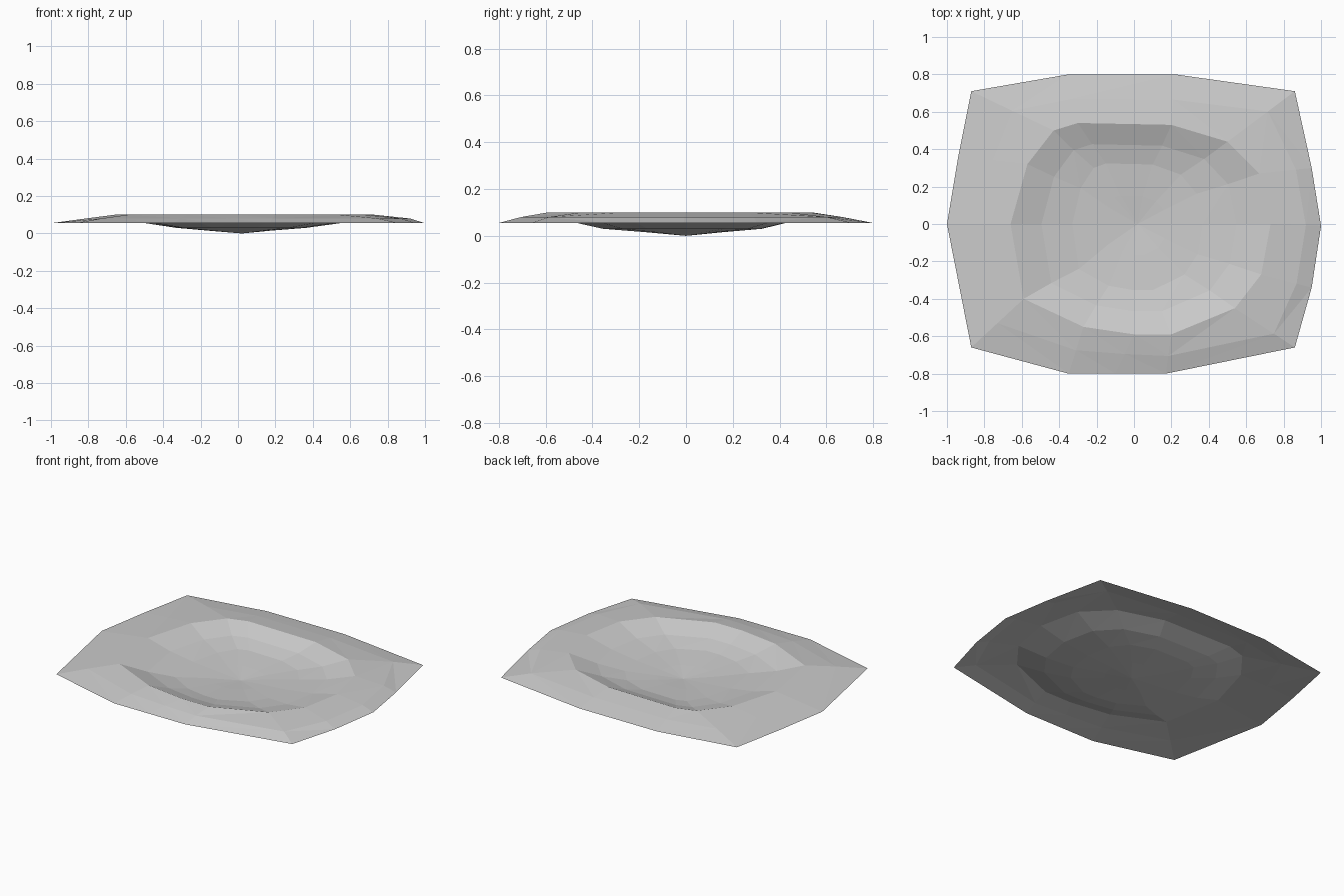
import bpy
import bmesh
from mathutils import Vector

default_cube = bpy.data.objects.get("Cube")
if default_cube:
    bpy.data.objects.remove(default_cube, do_unlink=True)

# Flat grey stone colour
stone = bpy.data.materials.new("pale grey stone")
stone.use_nodes = True
grey = (0.6, 0.6, 0.6, 1.0)
stone.diffuse_color = grey
stone.node_tree.nodes["Principled BSDF"].inputs["Base Color"].default_value = grey

# Outlines, counter-clockwise from +x: ground edge and raised crest
edge_outline = [
    (1, -.01), (.95, .3), (.86, .71), (.22, .8), (-.35, .8), (-.87, .71), (-.94, .36),
    (-1, 0), (-.87, -.66), (-.35, -.8), (-.1, -.8), (.17, -.8), (.86, -.66), (.95, -.34)]
crest_outline = [
    (.73, 0), (.67, .27), (.5, .44), (.2, .53), (-.3, .54), (-.43, .5), (-.57, .32),
    (-.66, 0), (-.59, -.4), (-.27, -.55), (0, -.59), (.2, -.59), (.54, -.45), (.68, -.27)]
# How far up the outer slope the shoulder lies at each point
shoulder_share = [.3, .3, .4, .5, .5, .5, .5, .55, .5, .5, .5, .45, .35, .3]


def flat_ring(outline, z):
    return [Vector((x, y, z)) for x, y in outline]


def shrunken_ring(ring, x_scale, y_scale, z):
    return [Vector((p.x * x_scale, p.y * y_scale, z)) for p in ring]


edge = flat_ring(edge_outline, 0.055)
crest = flat_ring(crest_outline, 0.1)
shoulder = []
for outer, inner, share in zip(edge, crest, shoulder_share):
    point = outer.lerp(inner, share)
    point.z = 0.08
    shoulder.append(point)
wall_foot = shrunken_ring(crest, 0.75, 0.79, 0.055)
floor_edge = shrunken_ring(crest, 0.5, 0.6, 0.03)
inner_floor = shrunken_ring(crest, 0.24, 0.28, 0.015)


# Open crater shell: rings bridged from the edge down to the lowest point
def build_crater(name, rings, bottom):
    bm = bmesh.new()
    loops = [[bm.verts.new(p) for p in ring] for ring in rings]
    count = len(loops[0])
    for outer, inner in zip(loops, loops[1:]):
        for i in range(count):
            j = (i + 1) % count
            bm.faces.new((outer[i], outer[j], inner[j], inner[i]))
    low_point = bm.verts.new(bottom)
    for i in range(count):
        bm.faces.new((loops[-1][i], loops[-1][(i + 1) % count], low_point))
    bmesh.ops.triangulate(bm, faces=bm.faces[:])
    mesh = bpy.data.meshes.new(name)
    bm.to_mesh(mesh)
    bm.free()
    mesh.materials.append(stone)
    crater = bpy.data.objects.new(name, mesh)
    bpy.context.collection.objects.link(crater)
    return crater


build_crater("crater", [edge, shoulder, crest, wall_foot, floor_edge, inner_floor],
             (0.02, 0, 0))
